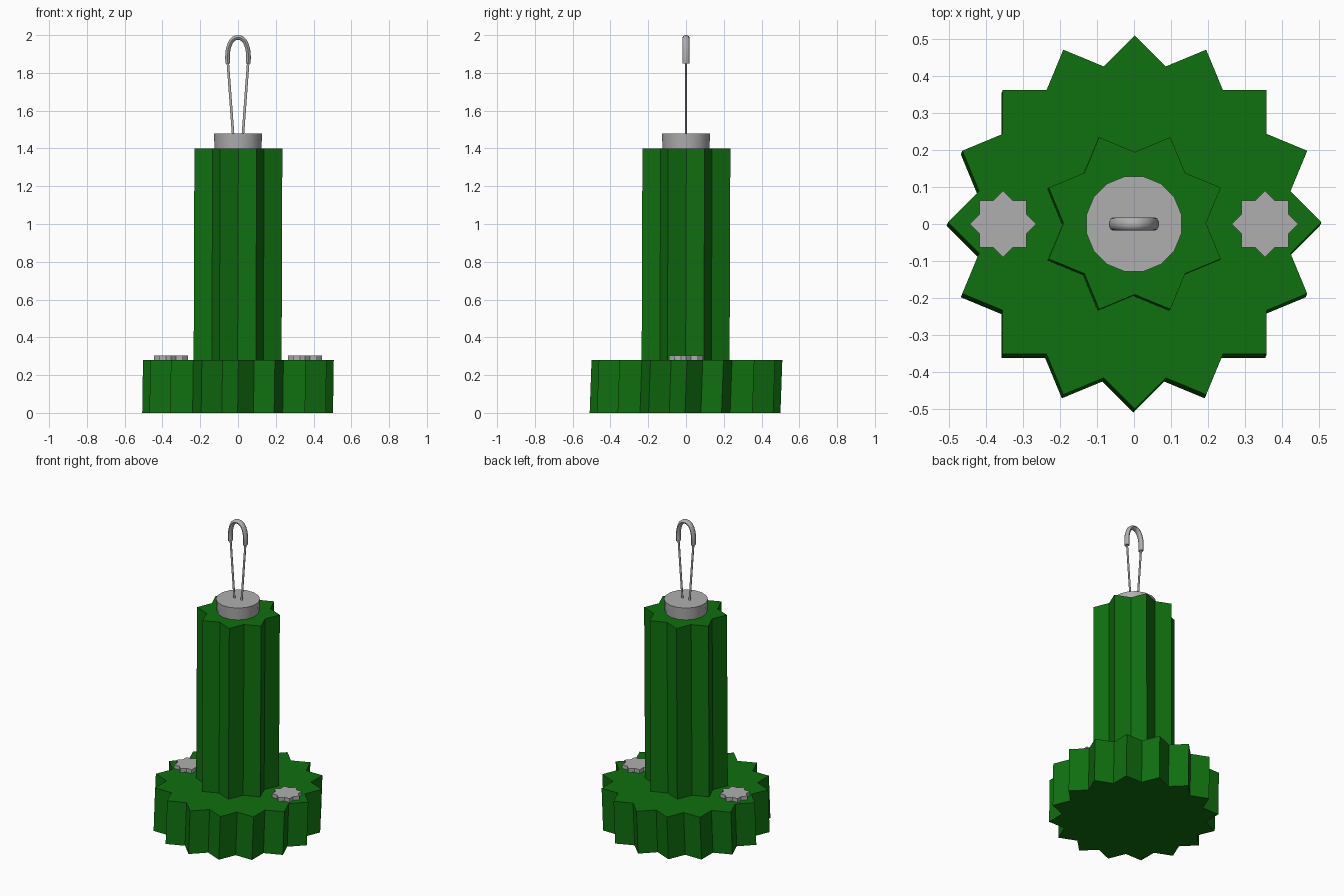
import bpy, bmesh, math

cube = bpy.data.objects.get("Cube")
if cube:
    bpy.data.objects.remove(cube, do_unlink=True)


def material(name, rgb):
    m = bpy.data.materials.new(name)
    m.use_nodes = True
    m.diffuse_color = (*rgb, 1)
    m.node_tree.nodes["Principled BSDF"].inputs["Base Color"].default_value = (*rgb, 1)
    return m


green = material("green", (0.005, 0.16, 0.005))
grey = material("grey", (0.43, 0.43, 0.43))


def ring(points, outer, inner, turn):
    """Outline alternating between an outer and an inner radius."""
    step = math.pi / points
    return [((inner if i % 2 else outer) * math.cos(i * step + turn),
             (inner if i % 2 else outer) * math.sin(i * step + turn))
            for i in range(points * 2)]


def prism(name, outline, z0, z1, mat, center=(0, 0), lean=(0, 0), foot=1.0):
    """Extrude an outline; lean shifts the top against the bottom."""
    bm = bmesh.new()
    levels = []
    for z, side, s in ((z0, -1, foot), (z1, 1, 1.0)):
        levels.append([bm.verts.new((center[0] + x * s + side * lean[0],
                                     center[1] + y * s + side * lean[1], z))
                       for x, y in outline])
    low, high = levels
    bm.faces.new(low[::-1])
    bm.faces.new(high)
    for i in range(len(low)):
        j = (i + 1) % len(low)
        bm.faces.new((low[i], low[j], high[j], high[i]))
    mesh = bpy.data.meshes.new(name)
    bm.to_mesh(mesh)
    bm.free()
    mesh.materials.append(mat)
    ob = bpy.data.objects.new(name, mesh)
    bpy.context.collection.objects.link(ob)
    return ob


def square_star(points, radius, turn=0.0):
    """Star made by overlapping rotated squares."""
    inner = radius * math.cos(math.pi / 4) / math.cos(math.pi / 4 - math.pi / points)
    return ring(points, radius, inner, turn)


def tube(name, pts, radius, depth_scale, smooth_path):
    """Round rod along a path in the xz plane, scaled in depth."""
    cu = bpy.data.curves.new(name, "CURVE")
    cu.dimensions = "3D"
    cu.bevel_depth = radius
    cu.bevel_resolution = 3
    cu.use_fill_caps = True
    cu.resolution_u = 8
    sp = cu.splines.new("BEZIER")
    sp.bezier_points.add(len(pts) - 1)
    for bp, (x, z) in zip(sp.bezier_points, pts):
        bp.co = (x, 0, z)
        bp.handle_left_type = bp.handle_right_type = "AUTO" if smooth_path else "VECTOR"
    cu.materials.append(grey)
    ob = bpy.data.objects.new(name, cu)
    ob.scale.y = depth_scale
    bpy.context.collection.objects.link(ob)
    bpy.ops.object.select_all(action="DESELECT")
    ob.select_set(True)
    bpy.context.view_layer.objects.active = ob
    bpy.ops.object.convert(target="MESH")
    bpy.ops.object.transform_apply(location=False, rotation=False, scale=True)
    bpy.ops.object.shade_smooth_by_angle(angle=math.radians(40))


# Scalloped base and tall column, both leaning very slightly
prism("base", square_star(16, 0.505), 0, 0.28, green, lean=(0.002, 0.005))
prism("column", square_star(8, 0.252, math.pi / 8), 0.28, 1.4, green, lean=(0.002, 0.002))

# Star-shaped studs on the base
for side, name in ((1, "left_stud"), (-1, "right_stud")):
    prism(name, square_star(8, 0.09), 0.28, 0.305, grey, center=(side * 0.355, 0))

# Round cap on the column
cap = prism("cap", ring(8, 0.131, 0.131, math.pi / 16), 1.4, 1.48, grey, foot=0.96)
bpy.ops.object.select_all(action="DESELECT")
cap.select_set(True)
bpy.context.view_layer.objects.active = cap
bpy.ops.object.shade_smooth_by_angle(angle=math.radians(40))

# Wire loop: two thin arms and a thicker arched sleeve
for side, name in ((1, "left_arm"), (-1, "right_arm")):
    tube(name, [(side * 0.026, 1.475), (side * 0.055, 1.87)], 0.007, 0.65, False)
half = [(0.054, 1.85), (0.055, 1.895), (0.046, 1.945), (0.027, 1.977)]
arch = [(-x, z) for x, z in half] + [(0, 1.987)] + half[::-1]
tube("loop_sleeve", arch, 0.013, 1.4, True)
